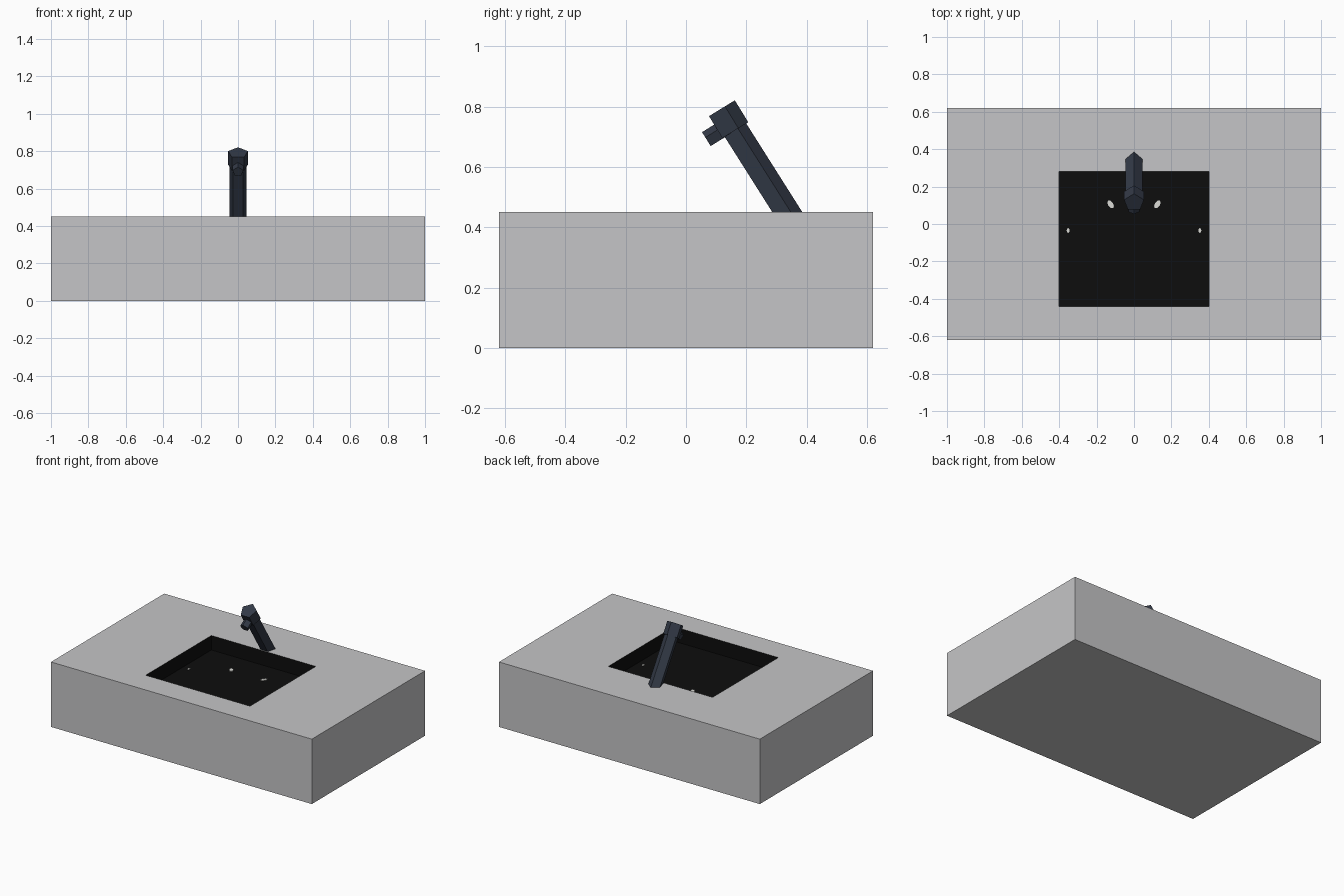
import bpy, bmesh, math
from mathutils import Vector, Matrix

if "Cube" in bpy.data.objects:
    bpy.data.objects.remove(bpy.data.objects["Cube"])


def material(name, rgb):
    m = bpy.data.materials.new(name)
    m.diffuse_color = (*rgb, 1)
    m.use_nodes = True
    m.node_tree.nodes["Principled BSDF"].inputs["Base Color"].default_value = m.diffuse_color
    return m


GREY = material("counter grey", (0.56, 0.56, 0.57))
BLACK = material("basin black", (0.004, 0.004, 0.004))
SLATE = material("tap slate", (0.033, 0.042, 0.063))
PALE = material("pale spot", (0.72, 0.72, 0.68))


def finish(name, bm, *mats):
    bmesh.ops.recalc_face_normals(bm, faces=bm.faces)
    me = bpy.data.meshes.new(name)
    bm.to_mesh(me)
    bm.free()
    ob = bpy.data.objects.new(name, me)
    for m in mats:
        me.materials.append(m)
    bpy.context.collection.objects.link(ob)
    return ob


# Counter block with a sunken basin; faces inside the rim are black
X, Y, H, FLOOR = 1.0, 0.62, 0.45, 0.35
bm = bmesh.new()


def ring(x0, x1, y0, y1, z):
    return [bm.verts.new(p) for p in ((x0, y0, z), (x1, y0, z), (x1, y1, z), (x0, y1, z))]


rings = [ring(-X, X, -Y, Y, 0), ring(-X, X, -Y, Y, H),
         ring(-0.4, 0.4, -0.44, 0.28, H), ring(-0.4, 0.4, -0.44, 0.28, FLOOR)]
for k in range(3):
    for i in range(4):
        j = (i + 1) % 4
        f = bm.faces.new((rings[k][i], rings[k][j], rings[k + 1][j], rings[k + 1][i]))
        f.material_index = 1 if k == 2 else 0
bm.faces.new(rings[0])
bm.faces.new(rings[3]).material_index = 1
finish("counter_with_basin", bm, GREY, BLACK)


# Five-sided tap parts, one corner of the section pointing to the back
def prism(name, start, end, radius):
    a, b = Vector((0, *start)), Vector((0, *end))
    axis = (b - a).normalized()
    side = Vector((1, 0, 0))
    back = axis.cross(side)
    bm = bmesh.new()
    loops = []
    for c in (a, b):
        loops.append([bm.verts.new(c + radius * (side * math.sin(t) + back * math.cos(t)))
                      for t in (2 * math.pi * i / 5 for i in range(5))])
    for i in range(5):
        j = (i + 1) % 5
        bm.faces.new((loops[0][i], loops[0][j], loops[1][j], loops[1][i]))
    bm.faces.new(loops[0])
    bm.faces.new(loops[1])
    return finish(name, bm, SLATE)


prism("tap_post", (0.346, 0.426), (0.160, 0.720), 0.0465)
prism("tap_head", (0.159, 0.7195), (0.1145, 0.792), 0.0555)
prism("tap_spout", (0.140, 0.734), (0.069, 0.690), 0.030)

# Small pale spots on the basin floor, mirrored left and right
for s, side in ((-1, "left"), (1, "right")):
    for x, y, rx, ry, turn, part in ((0.125, 0.105, 0.014, 0.024, -0.6, "inner"),
                                     (0.352, -0.035, 0.008, 0.013, 0.0, "outer")):
        bm = bmesh.new()
        mat = (Matrix.Translation((s * x, y, FLOOR + 0.002)) @ Matrix.Rotation(s * turn, 4, 'Z')
               @ Matrix.Diagonal((rx, ry, 1, 1)))
        bmesh.ops.create_cone(bm, cap_ends=True, segments=8, radius1=1, radius2=1,
                              depth=0.004, matrix=mat)
        finish(f"{part}_spot_{side}", bm, PALE)
